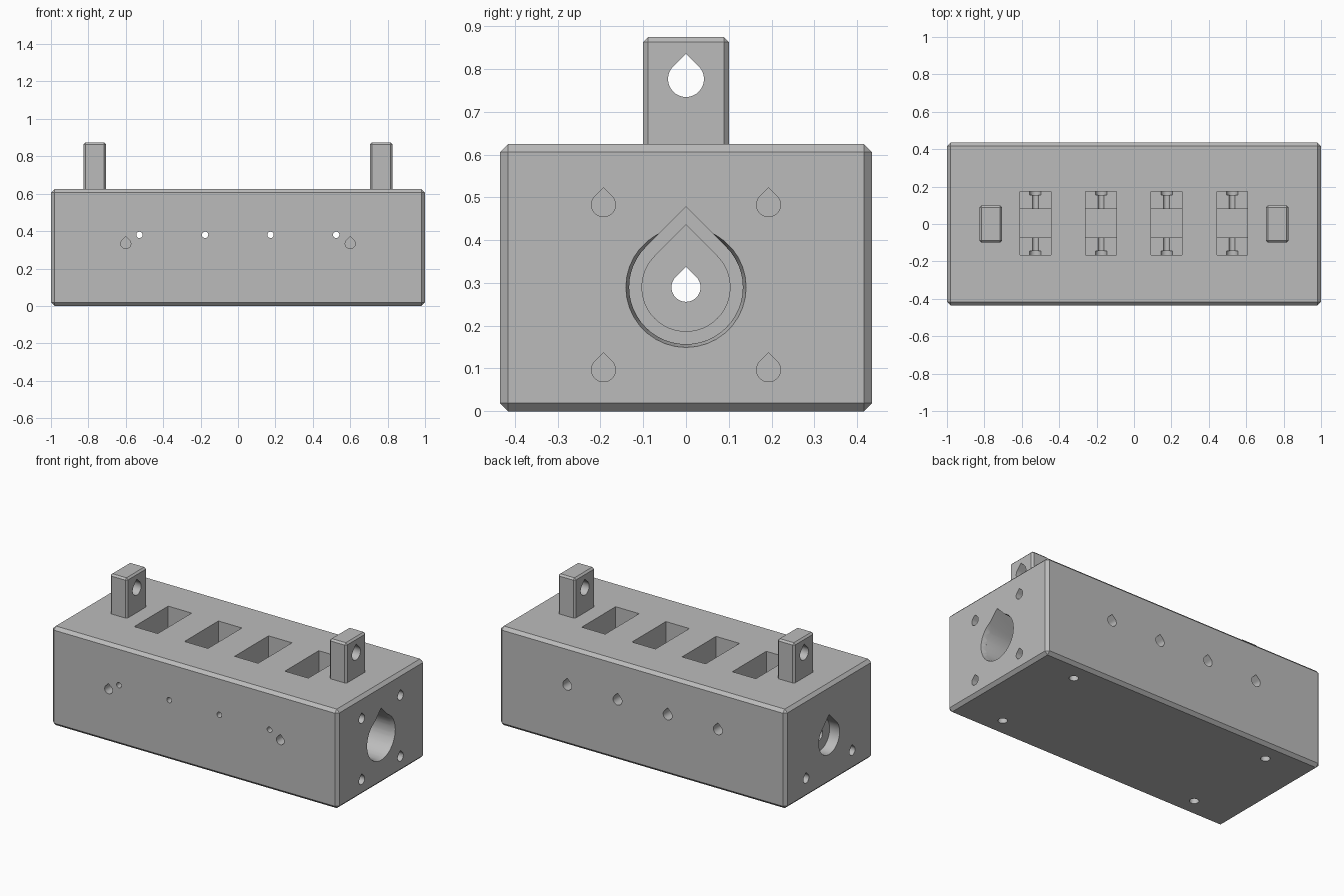
import bpy, bmesh, math
from mathutils import Vector

cube = bpy.data.objects.get("Cube")
if cube:
    bpy.data.objects.remove(cube, do_unlink=True)

grey = bpy.data.materials.new("mid_grey")
grey.use_nodes = True
GREY = (0.5, 0.5, 0.5, 1)
grey.diffuse_color = GREY
grey.node_tree.nodes["Principled BSDF"].inputs["Base Color"].default_value = GREY


def make_object(name, bm):
    bmesh.ops.recalc_face_normals(bm, faces=bm.faces)
    mesh = bpy.data.meshes.new(name)
    bm.to_mesh(mesh)
    bm.free()
    mesh.materials.append(grey)
    ob = bpy.data.objects.new(name, mesh)
    bpy.context.collection.objects.link(ob)
    return ob


def box(name, low, high, chamfer=0):
    bm = bmesh.new()
    bmesh.ops.create_cube(bm, size=1)
    low, high = Vector(low), Vector(high)
    for v in bm.verts:
        v.co = (low + high) / 2 + v.co * (high - low)
    if chamfer:
        bmesh.ops.bevel(bm, geom=bm.edges[:], offset=chamfer, segments=1, affect='EDGES')
    return make_object(name, bm)


def prism(axis, centre, radius, start, end, drop=True, end_radius=None):
    """Round or teardrop bar along an axis; centre holds the other two coordinates."""
    steps = 36
    if drop:
        angles = [math.radians(135 + 270 * i / steps) for i in range(steps + 1)]
    else:
        angles = [math.tau * i / steps for i in range(steps)]
    outline = [(math.cos(a), math.sin(a)) for a in angles]
    if drop:
        outline.append((0, math.sqrt(2)))
    bm = bmesh.new()
    rings = []
    for depth, r in ((start, radius), (end, end_radius or radius)):
        ring = []
        for a, b in outline:
            co = [centre[0] + a * r, centre[1] + b * r]
            co.insert("xyz".index(axis), depth)
            ring.append(bm.verts.new(co))
        rings.append(ring)
        bm.faces.new(ring)
    count = len(outline)
    for i in range(count):
        j = (i + 1) % count
        bm.faces.new((rings[0][i], rings[0][j], rings[1][j], rings[1][i]))
    return make_object("cutter", bm)


def cut(target, cutter):
    mod = target.modifiers.new("cut", 'BOOLEAN')
    mod.operation = 'DIFFERENCE'
    mod.solver = 'EXACT'
    mod.object = cutter
    bpy.context.view_layer.objects.active = target
    bpy.ops.object.modifier_apply(modifier=mod.name)
    bpy.data.objects.remove(cutter, do_unlink=True)


body = box("body", (-1, -0.435, 0), (1, 0.435, 0.625), 0.019)
BORE = (0, 0.29)

# Stepped pockets in the top, with pin holes running front to back
for x in (-0.527, -0.176, 0.174, 0.525):
    cut(body, box("cutter", (x - 0.082, -0.165, 0.375), (x + 0.082, 0.173, 0.7)))
    cut(body, box("cutter", (x - 0.082, -0.072, 0.2), (x + 0.082, 0.081, 0.5)))
    cut(body, prism('y', (x, 0.38), 0.017, -0.5, 0.3, drop=False))
    cut(body, prism('y', (x, 0.38), 0.031, 0.155, 0.5))
    cut(body, prism('y', (x, 0.38), 0.031, -0.185, -0.145))

# Stepped main bore along the length
cut(body, prism('x', BORE, 0.034, -1.1, 1.1))
cut(body, prism('x', BORE, 0.103, 0.68, 1.1))
cut(body, prism('x', BORE, 0.133, 0.73, 1.1))
cut(body, prism('x', BORE, 0.133, 0.97, 1.001, drop=False, end_radius=0.141))
cut(body, prism('x', BORE, 0.104, -1.1, -0.93))

# Blind screw holes in the ends, front and underside
for side in (-1, 1):
    for z in (0.097, 0.483):
        cut(body, prism('x', (side * 0.193, z), 0.028, 0.85, 1.1))
    cut(body, prism('x', (side * 0.23, 0.12), 0.028, -1.1, -0.85))
    cut(body, prism('y', (side * 0.6, 0.333), 0.027, -0.5, -0.3))
    for y in (-0.31, 0.31):
        cut(body, prism('z', (side * 0.7, y), 0.027, -0.1, 0.15, drop=False))

# Upright lugs with cross holes
parts = [body]
for name, x in (("right_lug", -0.766), ("left_lug", 0.766)):
    lug = box(name, (x - 0.06, -0.1, 0.6), (x + 0.06, 0.1, 0.875), 0.011)
    cut(lug, prism('x', (0, 0.777), 0.042, x - 0.2, x + 0.2))
    parts.append(lug)

bpy.ops.object.select_all(action='DESELECT')
for ob in parts:
    ob.select_set(True)
bpy.context.view_layer.objects.active = body
bpy.ops.object.shade_smooth_by_angle(angle=math.radians(30))
